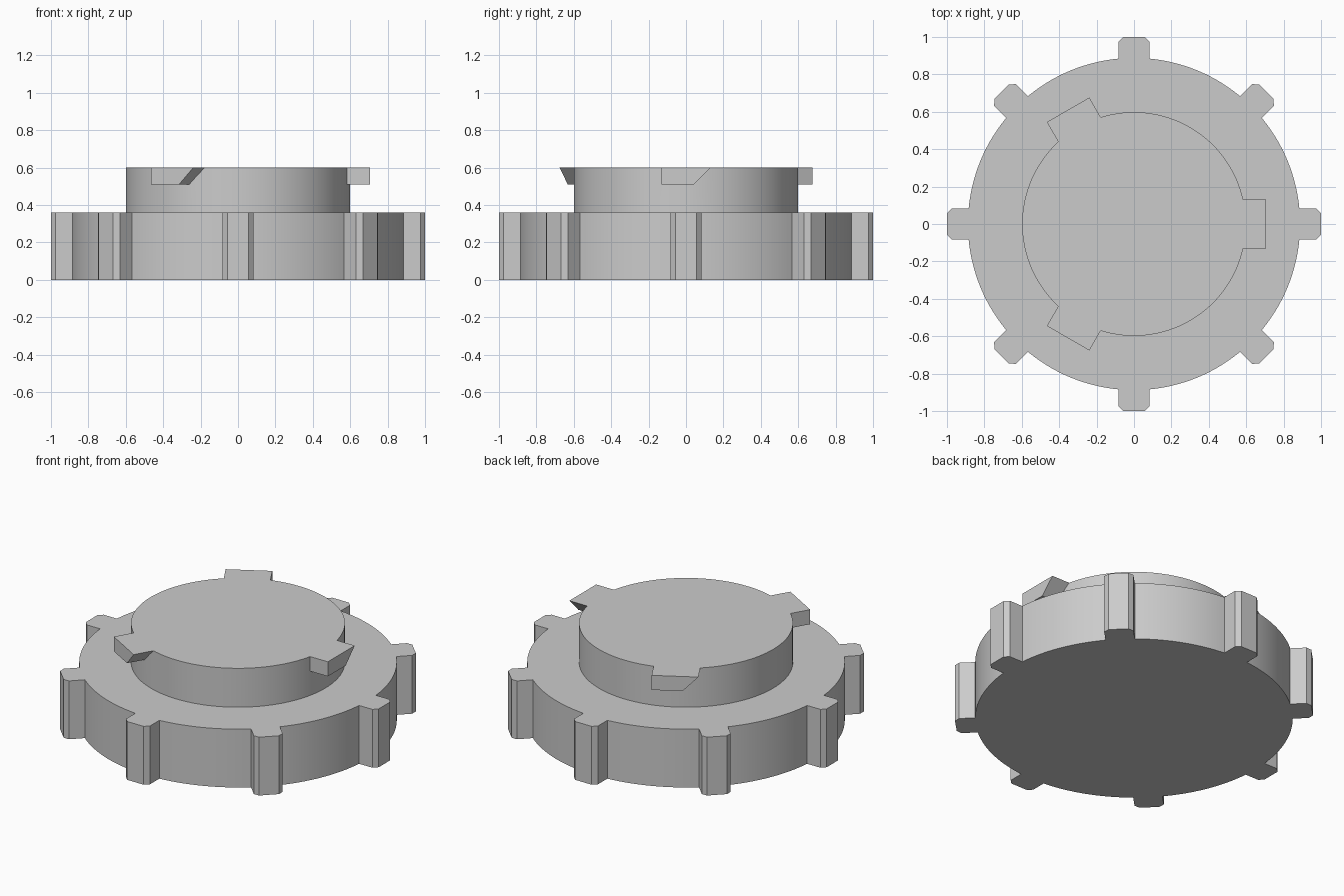
import bpy, bmesh
from math import sin, cos, asin, radians, pi, tau
from mathutils import Matrix

cube = bpy.data.objects.get("Cube")
if cube:
    bpy.data.objects.remove(cube)

grey = bpy.data.materials.new("light_grey")
grey.use_nodes = True
colour = (0.6, 0.6, 0.6, 1)
grey.diffuse_color = colour
grey.node_tree.nodes["Principled BSDF"].inputs["Base Color"].default_value = colour


def prism(name, outline, depth, matrix=Matrix()):
    """Extrude a flat outline along z, then place it with a matrix."""
    bm = bmesh.new()
    face = bm.faces.new([bm.verts.new((x, y, 0)) for x, y in outline])
    ext = bmesh.ops.extrude_face_region(bm, geom=[face])
    top = [v for v in ext["geom"] if isinstance(v, bmesh.types.BMVert)]
    bmesh.ops.translate(bm, verts=top, vec=(0, 0, depth))
    bmesh.ops.transform(bm, matrix=matrix, verts=bm.verts)
    bmesh.ops.recalc_face_normals(bm, faces=bm.faces)
    mesh = bpy.data.meshes.new(name)
    bm.to_mesh(mesh)
    bm.free()
    mesh.materials.append(grey)
    obj = bpy.data.objects.new(name, mesh)
    bpy.context.collection.objects.link(obj)
    return obj


def activate(obj):
    bpy.ops.object.select_all(action="DESELECT")
    obj.select_set(True)
    bpy.context.view_layer.objects.active = obj


def smooth(obj):
    activate(obj)
    bpy.ops.object.shade_smooth_by_angle(angle=radians(20))


# Grip ring: disc with eight chamfered lugs
RING_R, RING_H, LUGS, ARC_STEPS = 0.888, 0.36, 8, 14
half, tip = 0.082, 0.056
root = asin(half / RING_R)
lug = [(0.975, -half), (1, -tip), (1, tip), (0.975, half)]
outline = []
for i in range(LUGS):
    a = tau * i / LUGS
    outline += [(x * cos(a) - y * sin(a), x * sin(a) + y * cos(a)) for x, y in lug]
    span = tau / LUGS - 2 * root
    for k in range(ARC_STEPS + 1):
        t = a + root + span * k / ARC_STEPS
        outline.append((RING_R * cos(t), RING_R * sin(t)))
ring = prism("grip_ring", outline, RING_H)
smooth(ring)

# Raised plug, overlapping slightly into the ring
PLUG_R, TOP, SIDES, SINK = 0.598, 0.6, 120, 0.02
circle = [(PLUG_R * cos(tau * k / SIDES), PLUG_R * sin(tau * k / SIDES)) for k in range(SIDES)]
plug = prism("plug", circle, TOP - RING_H + SINK, Matrix.Translation((0, 0, RING_H - SINK)))

# Three bayonet tabs, each with one ramped side (profile in y, z, extruded outward)
tab_side = [(-0.131, 0.51), (0.043, 0.51), (0.131, TOP), (-0.131, TOP)]
outward = Matrix(((0, 0, 1, 0.45), (1, 0, 0, 0), (0, 1, 0, 0), (0, 0, 0, 1)))
for i in range(3):
    turn = Matrix.Rotation(tau * i / 3, 4, "Z")
    tab = prism("bayonet_tab", tab_side, 0.255, turn @ outward)
    activate(plug)
    mod = plug.modifiers.new("join_tab", "BOOLEAN")
    mod.operation, mod.solver, mod.object = "UNION", "EXACT", tab
    bpy.ops.object.modifier_apply(modifier=mod.name)
    bpy.data.objects.remove(tab)

# Merge the coplanar top pieces into one clean face
bm = bmesh.new()
bm.from_mesh(plug.data)
bmesh.ops.remove_doubles(bm, verts=bm.verts, dist=0.0005)
bmesh.ops.dissolve_limit(bm, angle_limit=radians(0.5), verts=bm.verts, edges=bm.edges)
bm.to_mesh(plug.data)
bm.free()
smooth(plug)
